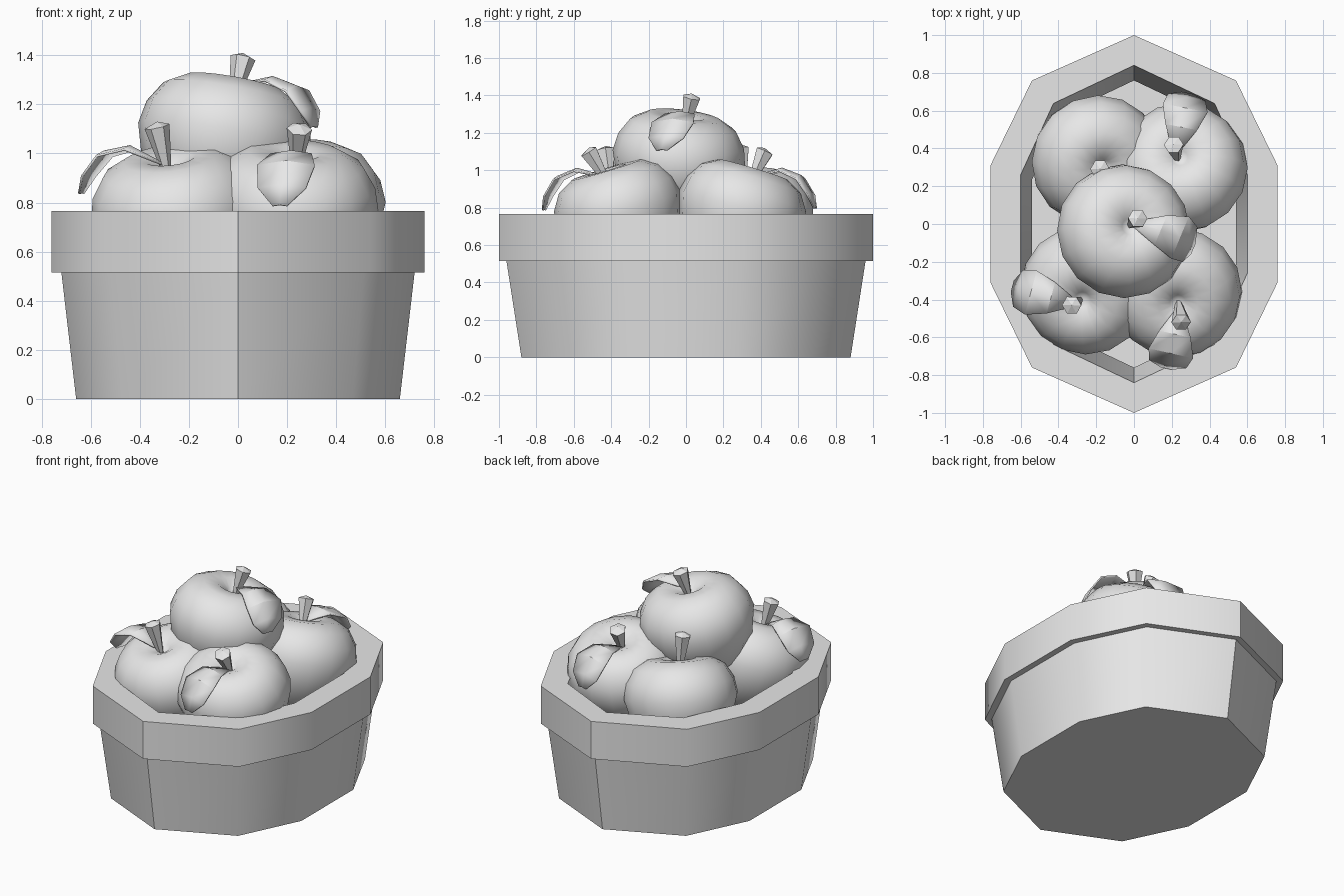
import bpy, bmesh, math
from mathutils import Vector

cube = bpy.data.objects.get("Cube")
if cube:
    bpy.data.objects.remove(cube)

gray = bpy.data.materials.new("plain_gray")
gray.use_nodes = True
gray.use_backface_culling = True
gray.diffuse_color = (0.8, 0.8, 0.8, 1)
gray.node_tree.nodes["Principled BSDF"].inputs["Base Color"].default_value = (0.8, 0.8, 0.8, 1)


def finish(name, bm, angle=None, fix_normals=False):
    """Turn a bmesh into a named object with the shared material."""
    if fix_normals:
        bmesh.ops.recalc_face_normals(bm, faces=bm.faces)
    mesh = bpy.data.meshes.new(name)
    bm.to_mesh(mesh)
    bm.free()
    mesh.materials.append(gray)
    obj = bpy.data.objects.new(name, mesh)
    bpy.context.collection.objects.link(obj)
    if angle:
        bpy.ops.object.select_all(action='DESELECT')
        bpy.context.view_layer.objects.active = obj
        obj.select_set(True)
        bpy.ops.object.shade_smooth_by_angle(angle=math.radians(angle))
    return obj


def skin(bm, rings):
    """Bridge consecutive closed rings of vertices with quads."""
    for a, b in zip(rings, rings[1:]):
        n = len(a)
        for i in range(n):
            j = (i + 1) % n
            bm.faces.new((a[i], a[j], b[j], b[i]))


def fan(bm, ring, point):
    """Close a ring with triangles to a single point."""
    tip = bm.verts.new(point)
    for i in range(len(ring)):
        bm.faces.new((ring[i], ring[(i + 1) % len(ring)], tip))


def circle(radius, z, sides):
    return [Vector((radius * math.cos(math.tau * i / sides),
                    radius * math.sin(math.tau * i / sides), z)) for i in range(sides)]


# Basket: ten-sided plan, swept from floor up the outside, over the rim, down inside
quarter = [(0.76, 0.31), (0.54, 0.76)]
half = quarter + [(0, 1)] + [(-x, y) for x, y in reversed(quarter)]
plan = half + [(-x, -y) for x, y in half]
sections = [(0.66, 0.88, 0), (0.72, 0.96, 0.515), (0.76, 1, 0.515),
            (0.76, 1, 0.765), (0.6, 0.84, 0.765), (0.54, 0.76, 0.22)]
bm = bmesh.new()
rings = [[bm.verts.new((x * sx / 0.76, y * sy, z)) for x, y in plan]
         for sx, sy, z in sections]
skin(bm, rings)
bm.faces.new(list(reversed(rings[0])))
finish("basket", bm, 44)

# Apple profile: radius and height, bottom to top dimple
PROFILE = [(0.3, -0.78), (0.65, -0.58), (0.9, -0.2), (1, 0.15), (0.95, 0.42),
           (0.8, 0.66), (0.55, 0.8), (0.3, 0.8), (0.12, 0.7)]


def apple(name, center, axis, r):
    bm = bmesh.new()
    rings = [[bm.verts.new(p) for p in circle(rad, z, 16)] for rad, z in PROFILE]
    skin(bm, rings)
    fan(bm, list(reversed(rings[0])), (0, 0, -0.7))
    fan(bm, rings[-1], (0, 0, 0.6))
    turn = Vector((0, 0, 1)).rotation_difference(Vector(axis))
    for v in bm.verts:
        v.co = turn @ (v.co * r) + Vector(center)
    finish(name, bm, 60)


def stem(name, base, tip):
    """Six-sided stem flaring toward a low pointed cap."""
    base, tip = Vector(base), Vector(tip)
    turn = Vector((0, 0, 1)).rotation_difference(tip - base)
    bm = bmesh.new()
    rings = [[bm.verts.new(point + turn @ p) for p in circle(radius, 0, 6)]
             for point, radius in ((base, 0.015), (tip, 0.052))]
    skin(bm, rings)
    bm.faces.new(list(reversed(rings[0])))
    fan(bm, rings[1], tip + Vector((0, 0, 0.02)))
    finish(name, bm)


def leaf(name, start, bend, tip):
    """Arched blade with a folded midrib along a quadratic curve."""
    a, b, c = Vector(start), Vector(bend), Vector(tip)
    side = (c - a).cross(Vector((0, 0, 1))).normalized()
    bm = bmesh.new()
    rows = []
    for t, w in ((0, 0.015), (0.3, 0.085), (0.6, 0.12), (0.85, 0.1), (1, 0.03)):
        p = a * (1 - t) ** 2 + b * 2 * t * (1 - t) + c * t * t
        drop = Vector((0, 0, -0.15 * w))
        rows.append([bm.verts.new(q) for q in (p - side * w + drop, p, p + side * w + drop)])
    for r, s in zip(rows, rows[1:]):
        for k in range(2):
            bm.faces.new((r[k], r[k + 1], s[k + 1], s[k]))
    obj = finish(name, bm, 30, fix_normals=True)
    mod = obj.modifiers.new("thickness", 'SOLIDIFY')
    mod.thickness = 0.01
    mod.offset = 0


# Fruit: name, centre, axis, radius, stem base and tip, leaf curve
fruit = [
    ("top", (-0.065, -0.045, 1.01), (0.18, 0.13, 1), 0.357,
     (-0.02, -0.01, 1.21), (0.02, 0.03, 1.39),
     ((0, 0, 1.28), (0.27, -0.05, 1.39), (0.31, -0.13, 1.11))),
    ("front_right", (-0.245, -0.33, 0.715), (-0.12, -0.3, 1), 0.35,
     (-0.285, -0.4, 0.9), (-0.33, -0.43, 1.11),
     ((-0.31, -0.42, 0.96), (-0.55, -0.37, 1.15), (-0.64, -0.33, 0.84))),
    ("front_left", (0.22, -0.345, 0.735), (0.05, -0.3, 1), 0.35,
     (0.235, -0.41, 0.92), (0.25, -0.52, 1.1),
     ((0.24, -0.45, 0.97), (0.2, -0.7, 1.1), (0.17, -0.76, 0.79))),
    ("back_left", (0.255, 0.28, 0.735), (-0.05, 0.3, 1), 0.35,
     (0.23, 0.34, 0.92), (0.21, 0.42, 1.1),
     ((0.22, 0.38, 0.97), (0.28, 0.63, 1.1), (0.28, 0.69, 0.8))),
    ("back_right", (-0.21, 0.35, 0.69), (0.22, -0.22, 1), 0.35,
     (-0.165, 0.305, 0.87), (-0.18, 0.29, 1.12), None),
]
for name, center, axis, radius, base, tip, blade in fruit:
    apple(name + "_apple", center, axis, radius)
    stem(name + "_stem", base, tip)
    if blade:
        leaf(name + "_leaf", *blade)
